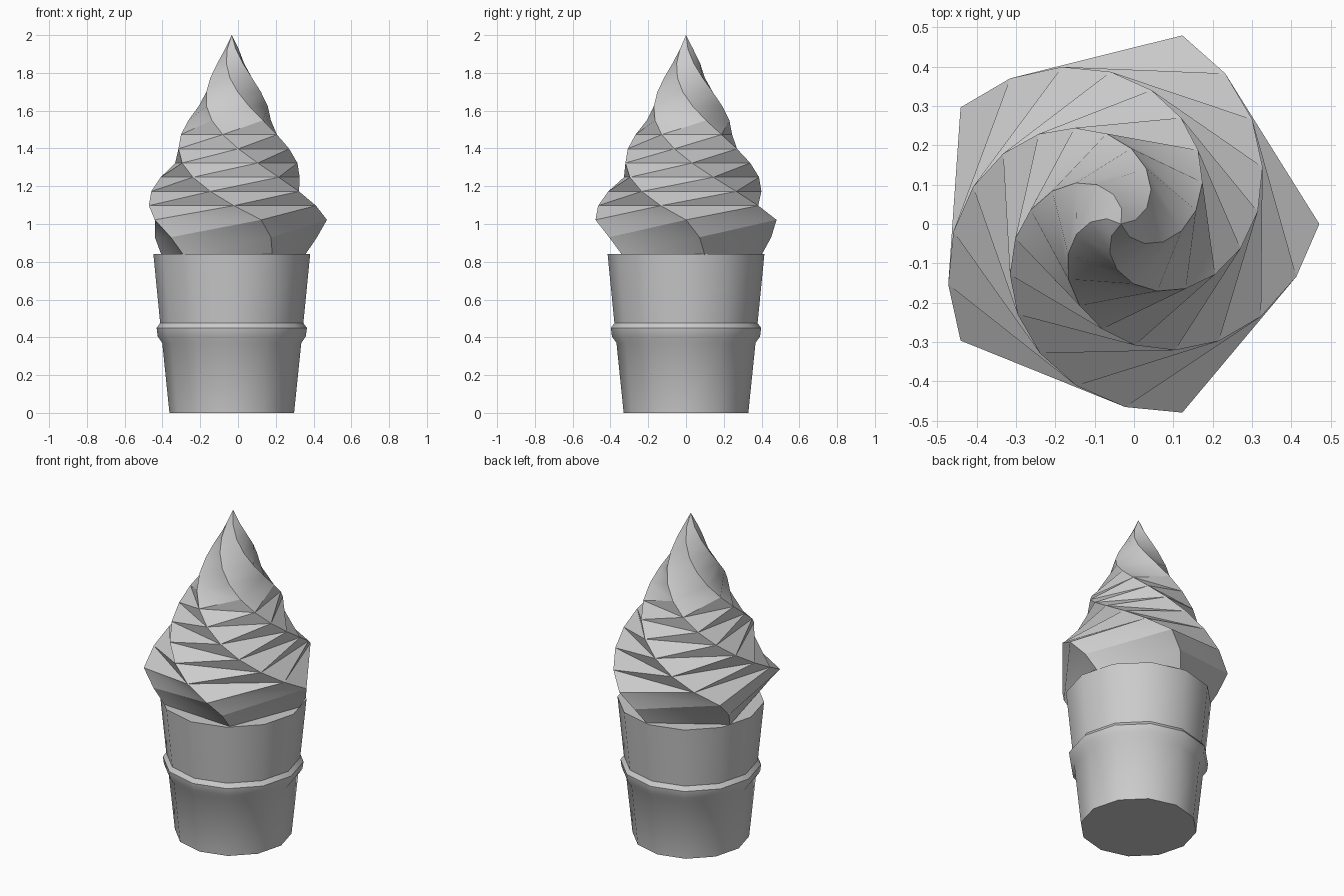
import bpy
from math import sin, cos, radians

if "Cube" in bpy.data.objects:
    bpy.data.objects.remove(bpy.data.objects["Cube"])

CX = -0.033  # axis of the cone; the cream is wider on the left


def make_object(name, verts, faces, angle):
    mesh = bpy.data.meshes.new(name)
    mesh.from_pydata(verts, [], faces)
    mesh.update()
    obj = bpy.data.objects.new(name, mesh)
    bpy.context.collection.objects.link(obj)
    bpy.ops.object.select_all(action='DESELECT')
    obj.select_set(True)
    bpy.context.view_layer.objects.active = obj
    bpy.ops.object.shade_smooth_by_angle(angle=radians(angle))
    return obj


def ring(sides, radius, z, turn=0.0):
    angles = [radians(turn + 360 * i / sides) for i in range(sides)]
    return [(CX + radius * cos(a), radius * sin(a), z) for a in angles]


# Wafer cup: 12-sided lathe with a raised band and closed ends
sides = 12
profile = [(0.33, 0), (0.368, 0.37), (0.392, 0.405),
           (0.398, 0.45), (0.379, 0.475), (0.415, 0.84)]
verts, faces = [], []
for r, z in profile:
    verts += ring(sides, r, z)
for j in range(len(profile) - 1):
    for i in range(sides):
        a, b = j * sides + i, j * sides + (i + 1) % sides
        faces.append((a, b, b + sides, a + sides))
faces.append(tuple(reversed(range(sides))))
faces.append(tuple(range((len(profile) - 1) * sides, len(profile) * sides)))
make_object("wafer_cup", verts, faces, 40)

# Cream swirl: twisted pentagonal cone tapering to a point
n, steps = 5, 13
levels = [(0.40, 0.835, 14.5), (0.457, 0.93, 9)]  # underside of the swirl
for s in range(steps):
    t = s / steps
    levels.append((0.504 * (1 - t), 1.022 + 0.978 * t, -16.7 * s))
verts, faces = [], []
for r, z, turn in levels:
    verts += ring(n, r, z, turn)
for j in range(len(levels) - 1):
    for i in range(n):
        a, b = j * n + i, j * n + (i + 1) % n
        faces += [(a, b, b + n), (a, b + n, a + n)]
tip = len(verts)
verts.append((CX, 0, 2.0))
last = (len(levels) - 1) * n
faces += [(last + i, last + (i + 1) % n, tip) for i in range(n)]
faces.append(tuple(reversed(range(n))))
make_object("cream_swirl", verts, faces, 40)
